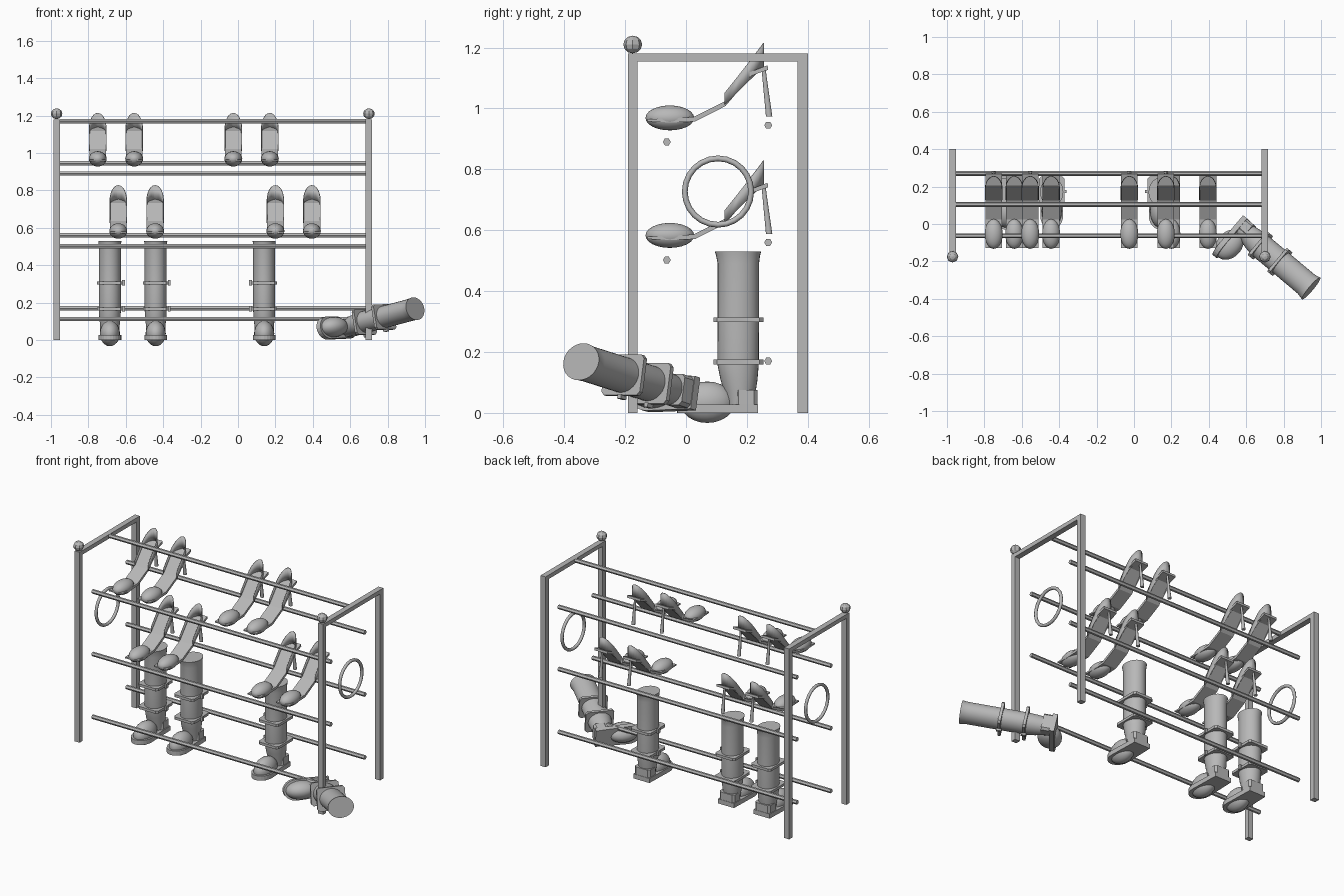
import bpy, bmesh, math
from mathutils import Matrix, Vector

if "Cube" in bpy.data.objects:
    bpy.data.objects.remove(bpy.data.objects["Cube"])

grey = bpy.data.materials.new("mid grey")
grey.diffuse_color = (0.48, 0.48, 0.48, 1)
grey.use_nodes = True
grey.node_tree.nodes["Principled BSDF"].inputs["Base Color"].default_value = grey.diffuse_color
I = Matrix.Identity(4)


def finish(bm, name, place=I, smooth=False):
    bmesh.ops.recalc_face_normals(bm, faces=bm.faces)
    me = bpy.data.meshes.new(name)
    bm.to_mesh(me)
    bm.free()
    me.transform(place)
    me.materials.append(grey)
    ob = bpy.data.objects.new(name, me)
    bpy.context.collection.objects.link(ob)
    if smooth:
        bpy.ops.object.select_all(action='DESELECT')
        ob.select_set(True)
        bpy.context.view_layer.objects.active = ob
        bpy.ops.object.shade_smooth_by_angle(angle=math.radians(40))
    return ob


def box(name, lo, hi, place=I, bevel=0):
    bm = bmesh.new()
    lo, hi = Vector(lo), Vector(hi)
    bmesh.ops.create_cube(bm, size=1, matrix=Matrix.Translation((lo + hi) / 2) @ Matrix.Diagonal((*(hi - lo), 1)))
    if bevel:
        upright = [e for e in bm.edges if abs(e.verts[0].co.z - e.verts[1].co.z) > 1e-4]
        bmesh.ops.bevel(bm, geom=upright, offset=bevel, segments=1, affect='EDGES')
    return finish(bm, name, place)


def ball(name, centre, radii, place=I, u=20, v=12, smooth=True):
    bm = bmesh.new()
    bmesh.ops.create_uvsphere(bm, u_segments=u, v_segments=v, radius=1,
                              matrix=Matrix.Translation(centre) @ Matrix.Diagonal((*radii, 1)))
    return finish(bm, name, place, smooth)


def prism(name, pts, axis, a, b, place=I):
    """Extrude an outline along x (points are y, z) or z (points are x, y)."""
    bm = bmesh.new()
    put = (lambda p, d: (d, *p)) if axis == 'x' else (lambda p, d: (*p, d))
    rows = [[bm.verts.new(put(p, d)) for p in pts] for d in (a, b)]
    bm.faces.new(rows[0])
    bm.faces.new(rows[1])
    for i in range(len(pts)):
        j = (i + 1) % len(pts)
        bm.faces.new((rows[0][i], rows[0][j], rows[1][j], rows[1][i]))
    return finish(bm, name, place)


def loft(name, rings, sides, place=I, smooth=True, start=0.0):
    """Capped stack of ellipses given as (y, z, radius_x, radius_y)."""
    bm = bmesh.new()
    rows = [[bm.verts.new((rx * math.cos(start + k * math.tau / sides),
                           y + ry * math.sin(start + k * math.tau / sides), z)) for k in range(sides)]
            for y, z, rx, ry in rings]
    bm.faces.new(rows[0])
    bm.faces.new(rows[-1])
    for p, q in zip(rows, rows[1:]):
        for i in range(sides):
            j = (i + 1) % sides
            bm.faces.new((p[i], p[j], q[j], q[i]))
    return finish(bm, name, place, smooth)


# end frames with finial balls and side rings
for x in (-0.97, 0.70):
    box("front_post", (x - 0.017, -0.19, 0), (x + 0.017, -0.16, 1.18))
    box("back_post", (x - 0.017, 0.367, 0), (x + 0.017, 0.40, 1.18))
    box("top_crossbar", (x - 0.017, -0.16, 1.155), (x + 0.017, 0.367, 1.18))
    ball("finial", (x, -0.175, 1.21), (0.031, 0.031, 0.029), u=8, v=6, smooth=False)
    bpy.ops.mesh.primitive_torus_add(location=(x, 0.105, 0.727), rotation=(0, math.pi / 2, 0),
                                     major_radius=0.109, minor_radius=0.0095,
                                     major_segments=24, minor_segments=8)
    bpy.context.object.name = "side_ring"
    bpy.context.object.data.materials.append(grey)
    bpy.ops.object.shade_smooth_by_angle(angle=math.radians(50))

# long hexagonal rails
for y, z in ((0.105, 1.17), (0.27, 0.945), (-0.063, 0.89), (0.27, 0.56),
             (-0.063, 0.502), (0.27, 0.17), (-0.063, 0.113)):
    hexagon = [(y + 0.013 * math.cos(k * math.pi / 3), z + 0.013 * math.sin(k * math.pi / 3)) for k in range(6)]
    prism("rail", hexagon, 'x', -0.953, 0.684)


def heeled_shoe(x, dz):
    place = Matrix.Translation((x, 0, dz))
    # arched sole running from toe to heel seat
    prism("shoe_sole", [(-0.127, 0.957), (-0.05, 0.954), (0.03, 0.957), (0.13, 1.008), (0.215, 1.108),
                        (0.27, 1.127), (0.268, 1.142), (0.205, 1.118), (0.125, 1.022), (0.025, 0.972),
                        (-0.05, 0.968), (-0.127, 0.965)], 'x', -0.045, 0.045, place)
    ball("shoe_toe", (0, -0.053, 0.969), (0.048, 0.08, 0.041), place)
    # heel counter: U-shaped wall, open to the front
    half = [(0.047, 0.127), (0.047, 0.165)]
    half += [(0.047 * math.cos(a), 0.19 + 0.067 * math.sin(a)) for a in [k * math.pi / 12 for k in range(6)]]
    path = half + [(0, 0.257)] + [(-px, py) for px, py in reversed(half)]
    bm = bmesh.new()
    low = [bm.verts.new((px, py, 1.012 + (py - 0.127) * 0.98)) for px, py in path]
    top = [bm.verts.new((px, py, 1.052 + (py - 0.127) * 1.25)) for px, py in path]
    for i in range(len(path) - 1):
        bm.faces.new((low[i], low[i + 1], top[i + 1], top[i]))
    wall = finish(bm, "shoe_counter", place, True)
    wall.modifiers.new("thickness", 'SOLIDIFY').thickness = 0.004
    # slim heel, wider at the tip
    loft("shoe_heel", [(0.273, 0.974, 0.011, 0.011), (0.255, 1.128, 0.005, 0.007)], 10, place)


for x in (-0.75, -0.555, -0.025, 0.17):
    heeled_shoe(x, 0)
for x in (-0.64, -0.443, 0.20, 0.395):
    heeled_shoe(x, -0.386)


def boot(place, side=1):
    # sole with rounded toe
    arc = [(0.061 * math.cos(a), 0.045 - 0.075 * math.sin(a)) for a in [k * math.pi / 12 for k in range(13)]]
    prism("boot_sole", [(0.055, 0.237)] + arc + [(-0.055, 0.237)], 'z', 0, 0.028, place)
    box("boot_heel_block", (-0.052, 0.16, 0.028), (0.052, 0.235, 0.075), place, 0.012)
    ball("boot_toe", (0, 0.07, 0.035), (0.054, 0.09, 0.068), place)
    # shaft narrowing to the ankle, flared at the rim
    loft("boot_shaft", [(0.178, 0.028, 0.046, 0.045), (0.177, 0.07, 0.051, 0.052), (0.174, 0.11, 0.056, 0.061),
                        (0.171, 0.16, 0.059, 0.068), (0.172, 0.30, 0.059, 0.068), (0.172, 0.49, 0.059, 0.068),
                        (0.171, 0.515, 0.060, 0.072), (0.171, 0.53, 0.062, 0.076)], 28, place)
    # square straps with buckles
    for z in (0.167, 0.306):
        box("boot_strap", (-0.068, 0.09, z - 0.008), (0.068, 0.254, z + 0.008), place, 0.012)
        xs = sorted((side * 0.066, side * 0.08))
        box("strap_buckle", (xs[0], 0.166, z - 0.014), (xs[1], 0.182, z + 0.014), place)


# three standing boots
for x, side in ((-0.685, 1), (-0.44, 1), (0.14, -1)):
    boot(Matrix.Translation((x, 0, 0)), side)

# fallen boot lying on its side
up = Vector((0.75, -0.63, 0.2)).normalized()
back = Vector((0.64, 0.77, 0))
back = (back - up * back.dot(up)).normalized()
across = back.cross(up)
turn = Matrix((across, back, up)).transposed().to_4x4()
boot(Matrix.Translation((0.55, -0.01, 0.062)) @ turn @ Matrix.Translation((0, -0.172, 0)))
